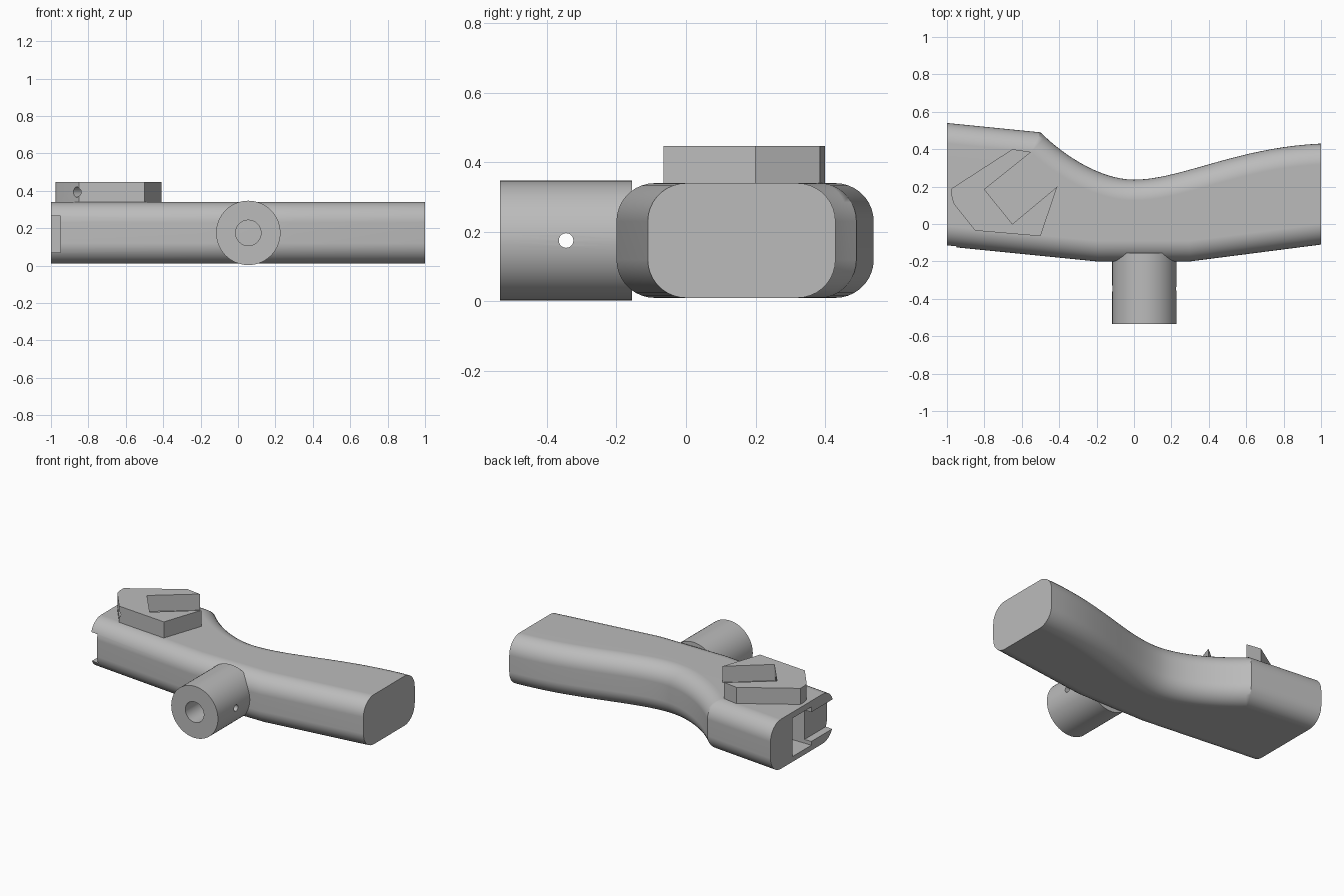
import bpy, bmesh
from math import radians, sin, cos, pi
from mathutils import Vector
from mathutils.geometry import interpolate_bezier

if "Cube" in bpy.data.objects:
    bpy.data.objects.remove(bpy.data.objects["Cube"])

grey = bpy.data.materials.new("plain_grey")
grey.use_nodes = True
grey.diffuse_color = (0.5, 0.5, 0.5, 1)
grey.node_tree.nodes["Principled BSDF"].inputs["Base Color"].default_value = (0.5, 0.5, 0.5, 1)


def loft(name, rings):
    """Skin stacked closed rings and cap both ends."""
    bm = bmesh.new()
    loops = [[bm.verts.new(p) for p in ring] for ring in rings]
    n = len(loops[0])
    for a, b in zip(loops, loops[1:]):
        for i in range(n):
            j = (i + 1) % n
            bm.faces.new((a[i], a[j], b[j], b[i]))
    bm.faces.new(loops[0][::-1])
    bm.faces.new(loops[-1])
    bmesh.ops.recalc_face_normals(bm, faces=bm.faces)
    mesh = bpy.data.meshes.new(name)
    bm.to_mesh(mesh)
    bm.free()
    obj = bpy.data.objects.new(name, mesh)
    bpy.context.collection.objects.link(obj)
    mesh.materials.append(grey)
    return obj


def rod(name, start, end, radius, sides=64):
    """Cylinder between two points."""
    start, end = Vector(start), Vector(end)
    turn = (end - start).to_track_quat('Z', 'Y')
    circle = [Vector((radius * cos(2 * pi * i / sides), radius * sin(2 * pi * i / sides), 0))
              for i in range(sides)]
    return loft(name, [[p + turn @ c for c in circle] for p in (start, end)])


def box(name, low, high):
    corners = [(low[0], low[1]), (high[0], low[1]), (high[0], high[1]), (low[0], high[1])]
    return loft(name, [[(x, y, z) for x, y in corners] for z in (low[2], high[2])])


def cut(obj, cutters):
    bpy.context.view_layer.objects.active = obj
    for cutter in cutters:
        cutter.hide_render = True
        mod = obj.modifiers.new("cut", 'BOOLEAN')
        mod.operation, mod.solver, mod.object = 'DIFFERENCE', 'EXACT', cutter
        bpy.ops.object.modifier_apply(modifier=mod.name)
        bpy.data.objects.remove(cutter)


def finish(obj):
    bpy.ops.object.select_all(action='DESELECT')
    obj.select_set(True)
    bpy.context.view_layer.objects.active = obj
    bpy.ops.object.shade_smooth_by_angle(angle=radians(28))
    mod = obj.modifiers.new("flat_caps", 'WEIGHTED_NORMAL')
    mod.keep_sharp = True


def inset(points, d, side):
    """Offset an open edge line inward, keeping its ends on the end planes."""
    out = []
    for i, p in enumerate(points):
        dirs = []
        if i > 0:
            dirs.append((p - points[i - 1]).normalized())
        if i < len(points) - 1:
            dirs.append((points[i + 1] - p).normalized())
        normals = [Vector((-t.y, t.x)) * side for t in dirs]
        if len(normals) == 1:
            out.append(p + Vector((0, d / normals[0].y)))
        else:
            m = (normals[0] + normals[1]).normalized()
            out.append(p + m * d / m.dot(normals[0]))
    return out


# Handle body: curved plan outline with rounded long edges
front = [Vector(p) for p in ((-1, -.12), (-.2, -.2), (.3, -.2), (1, -.11))]
waist = interpolate_bezier(*[Vector(p) for p in
                             ((-.5, .49), (-.38, .37), (-.18, .237), (0, .237))], 16)
sweep = interpolate_bezier(*[Vector(p) for p in
                             ((0, .237), (.25, .237), (.55, .41), (1, .43))], 20)
back = [Vector((-1, .54))] + [p.to_2d() for p in waist + sweep[1:]]
bottom, top, fillet, steps = .01, .34, .11, 9
arc = [i * pi / 2 / steps for i in range(steps + 1)]
levels = [(fillet * (1 - sin(a)), bottom + fillet * (1 - cos(a))) for a in arc]
levels += [(d, bottom + top - z) for d, z in reversed(levels)]
rings = []
for d, z in levels:
    outline = inset(front, d, 1) + inset(back, d, -1)[::-1]
    rings.append([(p.x, p.y, z) for p in outline])
body = loft("handle_body", rings)

# Socket in the end of the body, with a shallow side opening
cut(body, [box("side_opening", (-1.1, -.3, .07), (-.95, .2, .265)),
           box("deep_socket", (-1.1, .11, .045), (-.65, .31, .3))])
finish(body)

# Round boss with an axial bore and a cross pin hole
boss = rod("round_boss", (.055, -.535, .175), (.055, -.155, .175), .172)
cut(boss, [rod("bore", (.055, -.6, .175), (.055, -.2, .175), .068),
           rod("pin_hole", (-.3, -.345, .175), (.4, -.345, .175), .021, 32)])
finish(boss)

# Jaw plate with an angled open slot and a screw hole along the slot axis
jaw_outline = [(-.975, .15), (-.965, .11), (-.85, -.035), (-.5, -.065), (-.41, .2),
               (-.65, 0), (-.8, .185), (-.55, .385), (-.65, .4), (-.975, .19)]
jaw = loft("jaw_plate", [[(x, y, z) for x, y in jaw_outline] for z in (.335, .447)])
cut(jaw, [rod("screw_hole", (-.975, -.11, .393), (-.65, .15, .393), .028, 24)])
finish(jaw)
